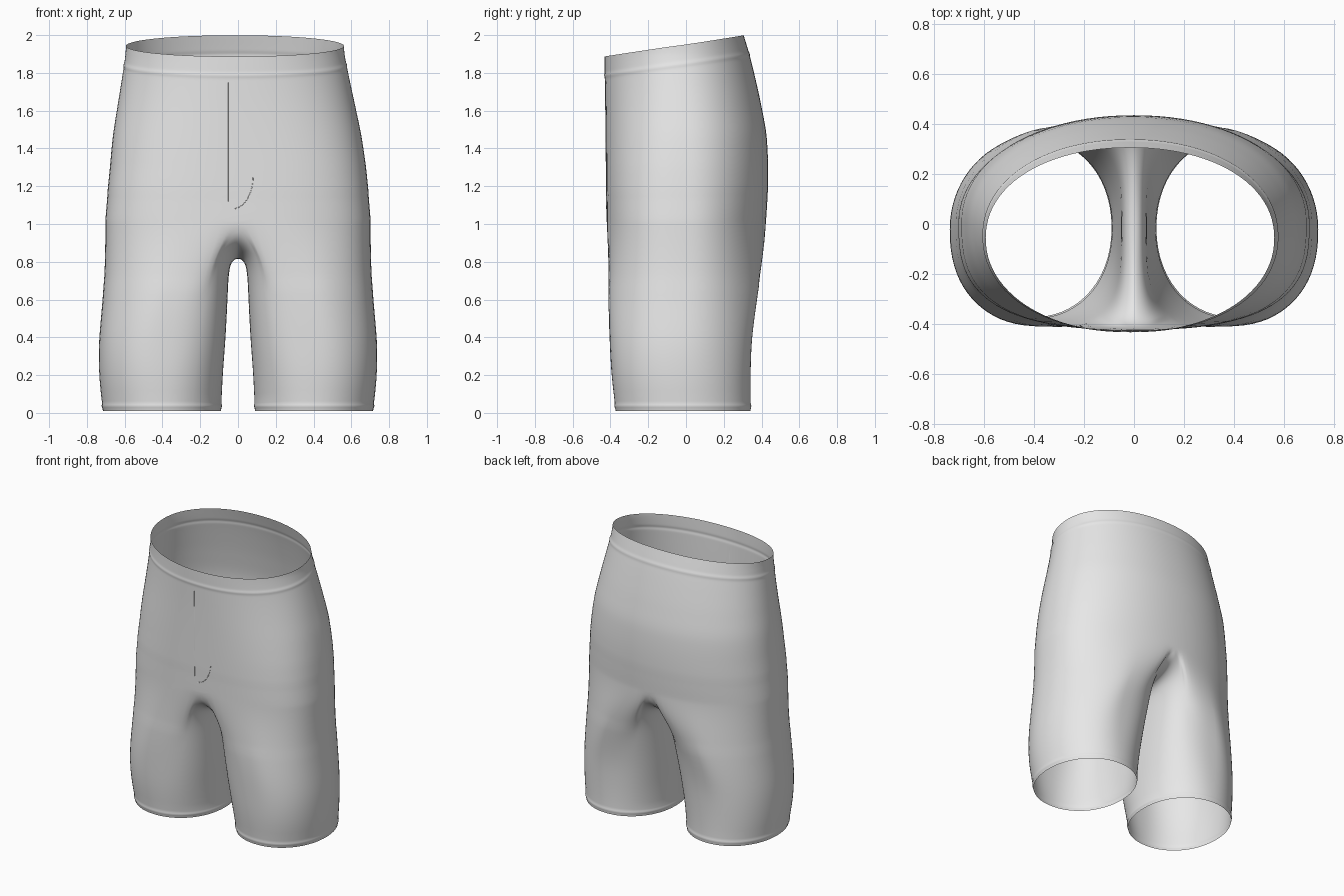
import bpy, bmesh, math
from math import sin, cos, pi, exp

if "Cube" in bpy.data.objects:
    bpy.data.objects.remove(bpy.data.objects["Cube"])

# Profile by height: z, outer half-width, front y, back y, inner leg x
PROFILE = [
    (0.00, .715, -.372, .342, .090), (0.20, .737, -.394, .342, .080),
    (0.40, .747, -.405, .350, .066), (0.65, .735, -.414, .378, .054),
    (0.92, .712, -.420, .415, .048), (1.18, .690, -.423, .434, .045),
    (1.45, .660, -.425, .428, .045), (1.62, .630, -.427, .400, .045),
    (1.78, .600, -.430, .365, .045), (1.90, .580, -.432, .335, .045),
    (2.00, .575, -.432, .305, .045)]
M, K = 49, 36            # outer columns, inner-thigh columns
CROTCH_Z = 1.02


def profile(z):
    """Smooth (cubic) lookup in the profile table."""
    z = min(max(z, 0), 2)
    i = max(k for k in range(len(PROFILE) - 1) if PROFILE[k][0] <= z)
    p = [PROFILE[min(max(i + d, 0), len(PROFILE) - 1)] for d in (-1, 0, 1, 2)]
    h = p[2][0] - p[1][0]
    t = (z - p[1][0]) / h
    out = []
    for c in range(1, 5):
        m0 = (p[2][c] - p[0][c]) / (p[2][0] - p[0][0]) * h
        m1 = (p[3][c] - p[1][c]) / (p[3][0] - p[1][0]) * h
        out.append((2*t**3 - 3*t*t + 1) * p[1][c] + (t**3 - 2*t*t + t) * m0
                   + (3*t*t - 2*t**3) * p[2][c] + (t**3 - t*t) * m1)
    return out


def power(v, n):
    return math.copysign(abs(v) ** (2 / n), v)


def body_point(a, z):
    """Half hip section: a = -90 deg at front centre, +90 deg at back centre."""
    outer, front, back, _ = profile(z)
    h = min(max((z - CROTCH_Z) / .93, 0), 1)
    h = h * h * (3 - 2 * h)
    n = (2.8 if a < 0 else 2.1) * (1 - h) + 2.1 * h   # flatter front at the hips
    x = outer * power(max(cos(a), 0), n)
    return x, (front + back) / 2 + (back - front) / 2 * power(sin(a), n)


def leg_point(a, z):
    """Leg section: round at the hem, flat inner side near the crotch."""
    outer, front, back, inner = profile(z)
    g = min(z / .85, 1)
    n = 2.1 + 1.7 * g ** 1.3 if cos(a) < 0 else 2.1 + .4 * g if sin(a) < 0 else 2.05
    return ((outer + inner) / 2 + (outer - inner) / 2 * power(cos(a), n),
            (front + back) / 2 + (back - front) / 2 * power(sin(a), n))


def ridge(d):
    """Stitched ridge of the waistband and hems."""
    return exp(-(d / .011) ** 2)


# Crotch ring: hip section outside, saddle curve on the centre plane inside
# Each column: end point, leg angle, blend function, early rise
columns = []
for i in range(M):
    t = i / (M - 1)
    e = 2.5 + 24 * abs(2 * t - 1) ** 5
    columns.append(((*body_point(pi * (t - .5), CROTCH_Z), CROTCH_Z),
                    math.radians(-120 + 240 * t),
                    lambda s, e=e: (1 - (1 - s) ** 2) ** e, 0))
y0, y1 = columns[0][0][1], columns[-1][0][1]
for k in range(1, K + 1):
    u = k / (K + 1)
    y = (y0 + y1) / 2 + (y1 - y0) / 2 * cos(pi * u)
    e = 9 + 7 * sin(pi * u)
    columns.append(((0, y, CROTCH_Z - .205 * sin(pi * u) ** .7),
                    math.radians(120 + 120 * u), lambda s, e=e: s ** e, sin(pi * u)))

# Leg rows from hem to crotch
rows = []
leg_steps = [0, .01, .02, .027, .034, .042, .052]
leg_steps += [.052 + .948 * (1 - (1 - k / 26) ** 1.6) for k in range(1, 27)]
for s in leg_steps:
    row = []
    for (cx, cy, cz), a, blend, rise in columns:
        w = blend(s)
        z = (s + rise * s ** 6 * (1 - s)) * cz
        x, y = leg_point(a, z)
        g = .004 * ridge(z - .026)
        x, y = x + g * cos(a), y + g * sin(a)
        row.append((x + (cx - x) * w, y + (cy - y) * w, .01 * (1 - s) + z))
    rows.append(row)
leg_count = len(rows)

# Hip rows from crotch to the sloping waist
for s in [k / 24 * .84 for k in range(1, 25)] + [.84 + .008 * k for k in range(1, 21)]:
    row = []
    for i in range(M):
        a = pi * (i / (M - 1) - .5)
        top = 1.943 + .056 * sin(a)
        z = CROTCH_Z + (top - CROTCH_Z) * s
        x, y = body_point(a, z)
        g = .003 * ridge(top - z - .1)
        row.append((x + g * cos(a), y + g * sin(a), z))
    rows.append(row)


def lean(x, z):
    """The waist sits slightly to one side."""
    return x - .016 * min(max((z - 1.3) / .6, 0), 1)


# Build both halves and weld them along the centre
bm = bmesh.new()
for side in (1, -1):
    grid = [[bm.verts.new((side * x, y, z)) for x, y, z in row] for row in rows]
    for r in range(len(grid) - 1):
        leg = r + 1 < leg_count
        n = M + K if leg else M
        for i in range(n if leg else n - 1):
            j = (i + 1) % n
            q = [grid[r][i], grid[r][j], grid[r + 1][j], grid[r + 1][i]]
            bm.faces.new(q if side > 0 else q[::-1])
bmesh.ops.remove_doubles(bm, verts=bm.verts, dist=.0004)

# Relax the cloth around the crotch and upper thighs
soft = [v for v in bm.verts if .7 < v.co.z < 1.16]
for _ in range(5):
    bmesh.ops.smooth_vert(bm, verts=soft, factor=.5, use_axis_x=True,
                          use_axis_y=True, use_axis_z=True)
for v in bm.verts:
    v.co.x = lean(v.co.x, v.co.z)
for f in bm.faces:
    f.smooth = True

fabric = bpy.data.materials.new("light grey fabric")
fabric.diffuse_color = (.8, .8, .8, 1)
fabric.use_nodes = True
fabric.node_tree.nodes["Principled BSDF"].inputs["Base Color"].default_value = fabric.diffuse_color
mesh = bpy.data.meshes.new("shorts")
bm.to_mesh(mesh)
bm.free()
mesh.materials.append(fabric)
bpy.context.collection.objects.link(bpy.data.objects.new("shorts", mesh))


# Fly seam and the curved fold below it
def seam(name, points):
    curve = bpy.data.curves.new(name, 'CURVE')
    curve.dimensions = '3D'
    curve.bevel_depth = .002
    curve.bevel_resolution = 1
    line = curve.splines.new('POLY')
    line.points.add(len(points) - 1)
    for p, (x, z) in zip(line.points, points):
        p.co = (x, profile(z)[1] + .001, z, 1)
    curve.materials.append(fabric)
    bpy.context.collection.objects.link(bpy.data.objects.new(name, curve))


seam("fly_seam", [(-.05, 1.12 + .063 * k) for k in range(11)])
seam("fly_fold", [(-.03 + .11 * sin(k * pi / 20), 1.25 - .17 * cos(k * pi / 20))
                  for k in range(11)])
